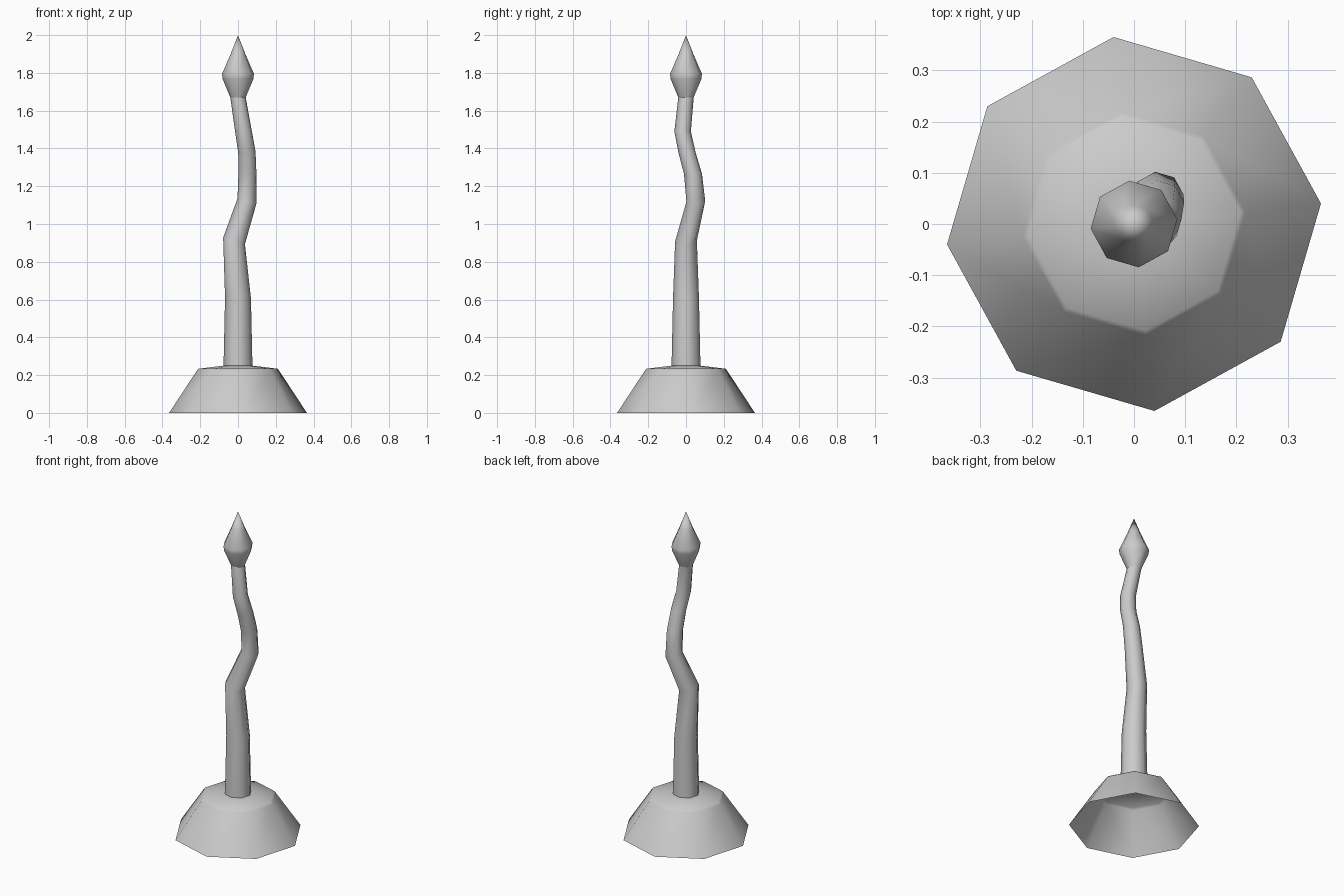
import bpy, bmesh, math

if "Cube" in bpy.data.objects:
    bpy.data.objects.remove(bpy.data.objects["Cube"])

SIDES = 8
TURN = math.radians(6.25)


def loft(name, rings, tip=None):
    """Skin octagonal rings (x, y, z, radius, x-tilt); optional closing tip."""
    bm = bmesh.new()
    loops = []
    for x, y, z, r, tilt in rings:
        loop = []
        for i in range(SIDES):
            a = TURN + i * math.tau / SIDES
            dx, dy = r * math.cos(a), r * math.sin(a)
            loop.append(bm.verts.new((x + dx, y + dy, z - tilt * dx)))
        loops.append(loop)
    for lo, hi in zip(loops, loops[1:]):
        for i in range(SIDES):
            j = (i + 1) % SIDES
            bm.faces.new((lo[i], lo[j], hi[j], hi[i]))
    if tip:
        v = bm.verts.new(tip)
        for i in range(SIDES):
            bm.faces.new((loops[-1][i], loops[-1][(i + 1) % SIDES], v))
    for f in bm.faces:
        f.smooth = True
    me = bpy.data.meshes.new(name)
    bm.to_mesh(me)
    bm.free()
    ob = bpy.data.objects.new(name, me)
    bpy.context.collection.objects.link(ob)
    return ob


# Flared hollow base, open underneath, with a hole under the stalk
loft("base", [
    (0, 0, 0.00, 0.367, 0),
    (0, 0, 0.224, 0.219, 0),
    (0, 0, 0.234, 0.209, 0),
    (0, 0, 0.25, 0.077, 0),
])

# Crooked tapering stalk
loft("stalk", [
    (0, 0, 0.25, 0.077, 0),
    (0, 0, 0.61, 0.069, 0.05),
    (-0.021, 0, 0.91, 0.058, 0.3),
    (0.047, 0.052, 1.12, 0.05, 0.3),
    (0.05, 0.037, 1.265, 0.048, 0),
    (0.047, 0.005, 1.38, 0.046, -0.1),
    (0.029, -0.018, 1.49, 0.044, -0.1),
    (0, 0, 1.67, 0.041, 0),
])

# Pointed bud on top
loft("pointed_bud", [
    (0, 0, 1.67, 0.041, 0),
    (0, 0, 1.768, 0.082, 0),
    (0, 0, 1.795, 0.085, 0),
    (0, 0, 1.90, 0.039, 0),
], tip=(0, 0, 2.0))
